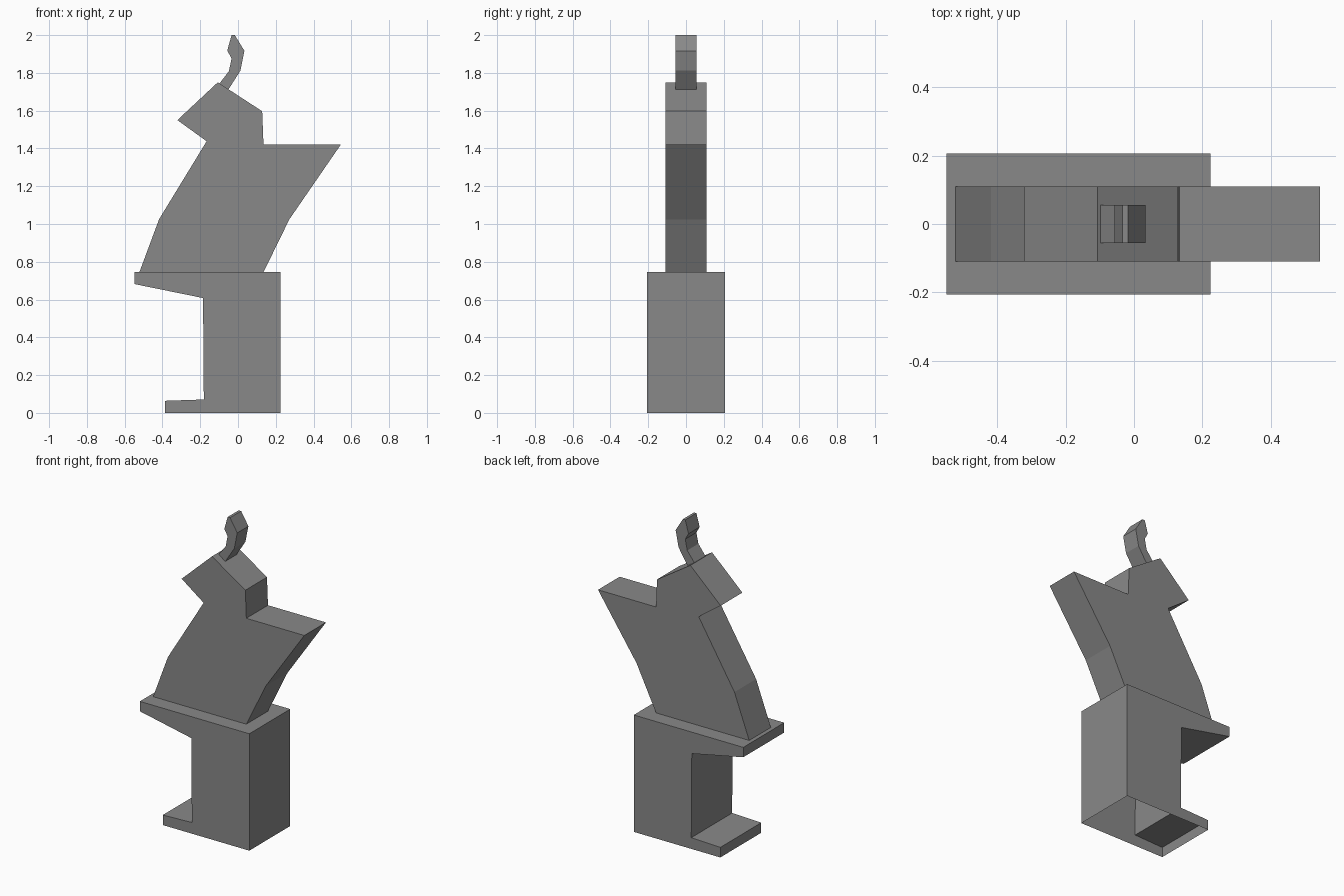
import bpy
import bmesh

cube = bpy.data.objects.get("Cube")
if cube:
    bpy.data.objects.remove(cube, do_unlink=True)

grey = bpy.data.materials.new("plain_grey")
grey.use_nodes = True
colour = (0.25, 0.25, 0.25, 1)
grey.diffuse_color = colour
grey.node_tree.nodes["Principled BSDF"].inputs["Base Color"].default_value = colour


def slab(name, outline, half_depth, open_below=False):
    """Extrude an anticlockwise x-z outline along y, centred on y = 0."""
    bm = bmesh.new()
    front = [bm.verts.new((x, -half_depth, z)) for x, z in outline]
    back = [bm.verts.new((x, half_depth, z)) for x, z in outline]
    bm.faces.new(front)
    bm.faces.new(back[::-1])
    for i in range(len(outline)):
        j = (i + 1) % len(outline)
        if open_below and outline[i][1] == outline[j][1] == 0:
            continue
        bm.faces.new((front[i], back[i], back[j], front[j]))
    bm.normal_update()
    mesh = bpy.data.meshes.new(name)
    bm.to_mesh(mesh)
    bm.free()
    mesh.materials.append(grey)
    obj = bpy.data.objects.new(name, mesh)
    bpy.context.collection.objects.link(obj)
    return obj


# Hollow pedestal with a foot and an overhanging ledge
slab("pedestal", [
    (-0.386, 0), (0.224, 0), (0.224, 0.745), (-0.548, 0.745),
    (-0.548, 0.682), (-0.185, 0.608), (-0.181, 0.071), (-0.386, 0.064),
], 0.206, open_below=True)

# Leaning body with its head and outstretched shoulder
slab("body", [
    (0.135, 0.745), (0.272, 1.025), (0.544, 1.42), (0.135, 1.42),
    (0.128, 1.597), (-0.107, 1.75), (-0.321, 1.55), (-0.166, 1.438),
    (-0.418, 1.025), (-0.522, 0.745),
], 0.109)

# Bent crest on the head
slab("crest", [
    (-0.05, 1.713), (0.013, 1.812), (0.034, 1.917), (-0.017, 2),
    (-0.034, 2), (-0.057, 1.918), (-0.034, 1.877), (-0.048, 1.809),
    (-0.098, 1.744),
], 0.056)
